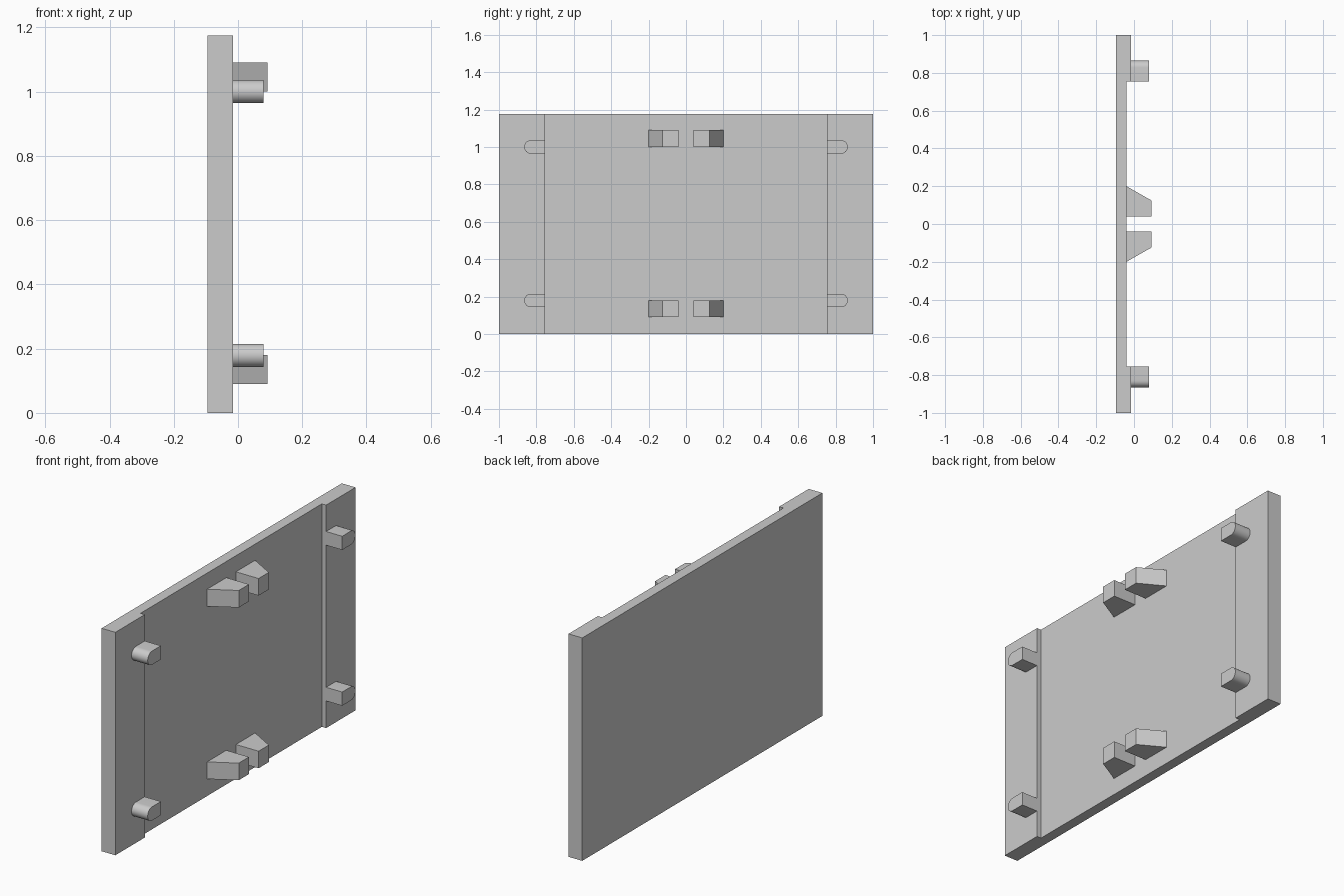
import bpy, bmesh
from math import sin, cos, pi, radians

cube = bpy.data.objects.get("Cube")
if cube:
    bpy.data.objects.remove(cube, do_unlink=True)

HEIGHT = 1.175
BACK, RECESS, FACE = -0.095, -0.04, -0.015   # x of the panel surfaces
STEP = 0.755                                 # y where the recess ends

grey = bpy.data.materials.new("light grey")
grey.use_nodes = True
colour = (0.6, 0.6, 0.6, 1)
grey.diffuse_color = colour
grey.node_tree.nodes["Principled BSDF"].inputs["Base Color"].default_value = colour


def prism(name, outline, offset):
    """Extrude a closed 3D outline along an offset vector."""
    bm = bmesh.new()
    face = bm.faces.new([bm.verts.new(p) for p in outline])
    result = bmesh.ops.extrude_face_region(bm, geom=[face], use_keep_orig=True)
    verts = [g for g in result["geom"] if isinstance(g, bmesh.types.BMVert)]
    bmesh.ops.translate(bm, verts=verts, vec=offset)
    bmesh.ops.recalc_face_normals(bm, faces=bm.faces)
    mesh = bpy.data.meshes.new(name)
    bm.to_mesh(mesh)
    bm.free()
    mesh.materials.append(grey)
    obj = bpy.data.objects.new(name, mesh)
    bpy.context.collection.objects.link(obj)
    return obj


# Panel with a shallow recess between two thicker side strips
half = [(BACK, 1), (FACE, 1), (FACE, STEP), (RECESS, STEP)]
section = half + [(x, -y) for x, y in reversed(half)]
prism("panel", [(x, y, 0) for x, y in section], (0, 0, HEIGHT))

# Paired tapered clips near the top and bottom edges
clip = [(RECESS, 0.04), (0.092, 0.04), (0.092, 0.125), (RECESS, 0.2)]
for level, z in (("lower", 0.09), ("upper", 1.0)):
    for side, s in (("front", -1), ("back", 1)):
        prism(f"{level}_{side}_clip", [(x, s * y, z) for x, y in clip], (0, 0, 0.09))

# Pegs with a rounded outer end on the side strips
R, CENTRE = 0.036, 0.829
arc = [(CENTRE + R * cos(a), R * sin(a))
       for a in (pi * (i / 16 - 0.5) for i in range(17))]
peg = [(STEP, -R)] + arc + [(STEP, R)]
for level, z in (("lower", 0.179), ("upper", 1.0)):
    for side, s in (("front", -1), ("back", 1)):
        obj = prism(f"{level}_{side}_peg",
                    [(FACE, s * y, z + dz) for y, dz in peg], (0.094, 0, 0))
        bpy.ops.object.select_all(action="DESELECT")
        obj.select_set(True)
        bpy.context.view_layer.objects.active = obj
        bpy.ops.object.shade_smooth_by_angle(angle=radians(30))
